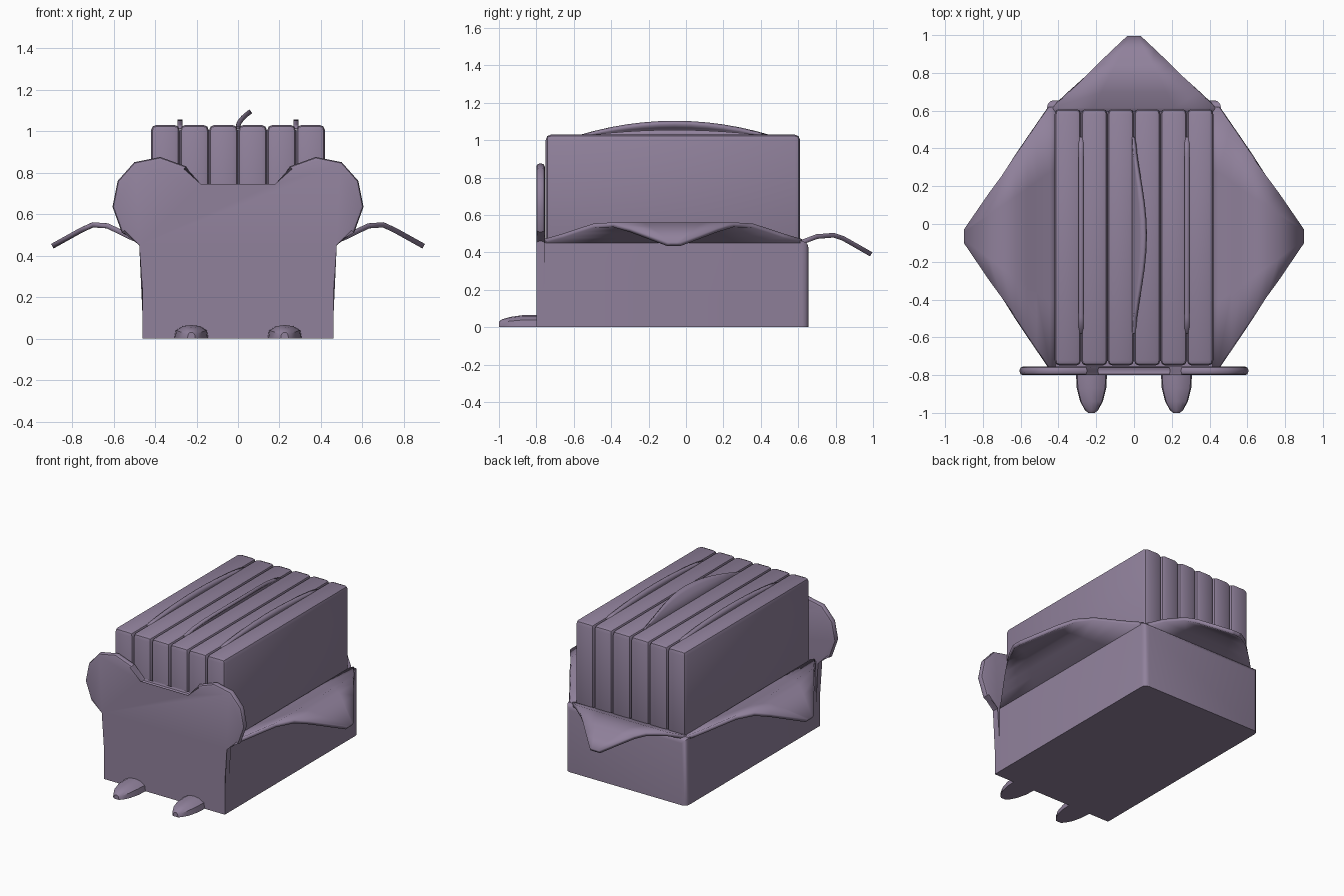
import bpy, bmesh, math

cube = bpy.data.objects.get("Cube")
if cube:
    bpy.data.objects.remove(cube, do_unlink=True)

mauve = bpy.data.materials.new("dusty_mauve")
mauve.use_nodes = True
COLOR = (0.28, 0.22, 0.33, 1)
mauve.diffuse_color = COLOR
mauve.node_tree.nodes["Principled BSDF"].inputs["Base Color"].default_value = COLOR


def finish(name, bm):
    bmesh.ops.recalc_face_normals(bm, faces=bm.faces)
    mesh = bpy.data.meshes.new(name)
    bm.to_mesh(mesh)
    bm.free()
    mesh.materials.append(mauve)
    ob = bpy.data.objects.new(name, mesh)
    bpy.context.collection.objects.link(ob)
    bpy.ops.object.select_all(action='DESELECT')
    ob.select_set(True)
    bpy.context.view_layer.objects.active = ob
    bpy.ops.object.shade_smooth_by_angle(angle=math.radians(35))
    return ob


def block(lo, hi):
    bm = bmesh.new()
    bmesh.ops.create_cube(bm, size=1)
    for v in bm.verts:
        v.co = [(a + b) / 2 + c * (b - a) for a, b, c in zip(lo, hi, v.co)]
    return bm


def bevel(bm, edges, width, segments):
    bmesh.ops.bevel(bm, geom=edges, offset=width, segments=segments,
                    affect='EDGES', profile=0.5)


def loft(rings, caps=False, closed=False):
    bm = bmesh.new()
    rows = [[bm.verts.new(p) for p in r] for r in rings]
    n = len(rows[0])
    for a, b in zip(rows, rows[1:]):
        for i in range(n if closed else n - 1):
            j = (i + 1) % n
            bm.faces.new((a[i], a[j], b[j], b[i]))
    if caps:
        bm.faces.new(rows[0])
        bm.faces.new(rows[-1])
    return bm


def thicken(ob, amount, offset=0):
    mod = ob.modifiers.new("thickness", 'SOLIDIFY')
    mod.thickness = amount
    mod.offset = offset


# Lower box, rounded only around the back
bm = block((-0.46, -0.8, 0), (0.46, 0.655, 0.46))
back = [e for e in bm.edges if all(v.co.y > 0 for v in e.verts)
        and any(v.co.z > 0.1 for v in e.verts)]
bevel(bm, back, 0.035, 3)
finish("box", bm)

# Row of upright slabs
for i in range(6):
    x = -0.42 + 0.14 * i
    bm = block((x, -0.75, 0.35), (x + 0.14, 0.61, 1.03))
    bevel(bm, bm.edges[:], 0.028, 2)
    finish("slab_%d" % (i + 1), bm)

# Front panel with two round ears
half = [(0.46, 0), (0.46, 0.46), (0.56, 0.51), (0.605, 0.635), (0.58, 0.76),
        (0.5, 0.85), (0.375, 0.875), (0.25, 0.83), (0.19, 0.73)]
outline = half + [(-x, z) for x, z in reversed(half)]
bm = loft([[(x, y, z) for x, z in outline] for y in (-0.8, -0.755)],
          caps=True, closed=True)
rim = [e for e in bm.edges if abs(e.verts[0].co.y - e.verts[1].co.y) < 0.01
       and max(v.co.z for v in e.verts) > 0.1]
bevel(bm, rim, 0.016, 2)
finish("front_panel", bm)

# Feet: half-round sections narrowing toward the toes
for side, label in ((1, "left"), (-1, "right")):
    rings = []
    for y, w, h in ((-0.78, 0.083, 0.065), (-0.87, 0.078, 0.065),
                    (-0.94, 0.06, 0.055), (-0.985, 0.035, 0.042),
                    (-1.0, 0.018, 0.03)):
        rings.append([(side * 0.225 + w * a, y, h * b) for a, b in
                      ((-1, 0), (-0.92, 0.6), (-0.5, 0.92), (0, 1),
                       (0.5, 0.92), (0.92, 0.6), (1, 0))])
    finish(label + "_foot", loft(rings, caps=True, closed=True))


# Pointed flaps, arched outward from the box rim
def flap(name, stations, start, end, place):
    rings = []
    base, tip = stations[1][0], stations[-1][0]
    for d, z in stations:
        t = max(0, (d - base) / (tip - base))
        a, b = [p + (q - p) * t for p, q in zip(start, end)]
        rings.append([place(d, a + (b - a) * k / 4, z) for k in range(5)])
    thicken(finish(name, loft(rings)), 0.025)


side_arch = [(0.40, 0.44), (0.45, 0.46), (0.52, 0.49), (0.57, 0.515),
             (0.63, 0.543), (0.70, 0.548), (0.76, 0.52), (0.895, 0.445)]
for side, label in ((1, "left"), (-1, "right")):
    flap(label + "_flap", side_arch, (-0.76, 0.62), (-0.10, -0.03),
         lambda d, a, z: (side * d, a, z))
back_arch = [(0.57, 0.44), (0.62, 0.455), (0.70, 0.485), (0.79, 0.492),
             (0.84, 0.475), (0.92, 0.43), (0.99, 0.39)]
flap("back_flap", back_arch, (-0.43, 0.43), (-0.035, 0.035),
     lambda d, a, z: (a, d, z))

# Thin low ridges on top, and one tall curled leaf in the middle
STEPS = 12
ys = [-0.58 + 1.04 * i / STEPS for i in range(STEPS + 1)]
arch = [1 - ((y + 0.06) / 0.52) ** 2 for y in ys]
for side, label in ((1, "left"), (-1, "right")):
    rings = [[(side * 0.28, y, 1.01), (side * 0.28, y, 1.02 + 0.035 * h)]
             for y, h in zip(ys, arch)]
    thicken(finish(label + "_ridge", loft(rings)), 0.025)
rings = []
for y, h in zip(ys, arch):
    row = [(0, y, 1.01)]
    for k in range(5):
        s = k / 4 * max(h, 0)
        row.append((0.062 * s ** 1.8, y, 1.02 + 0.075 * s))
    rings.append(row)
thicken(finish("center_leaf", loft(rings)), 0.022)
